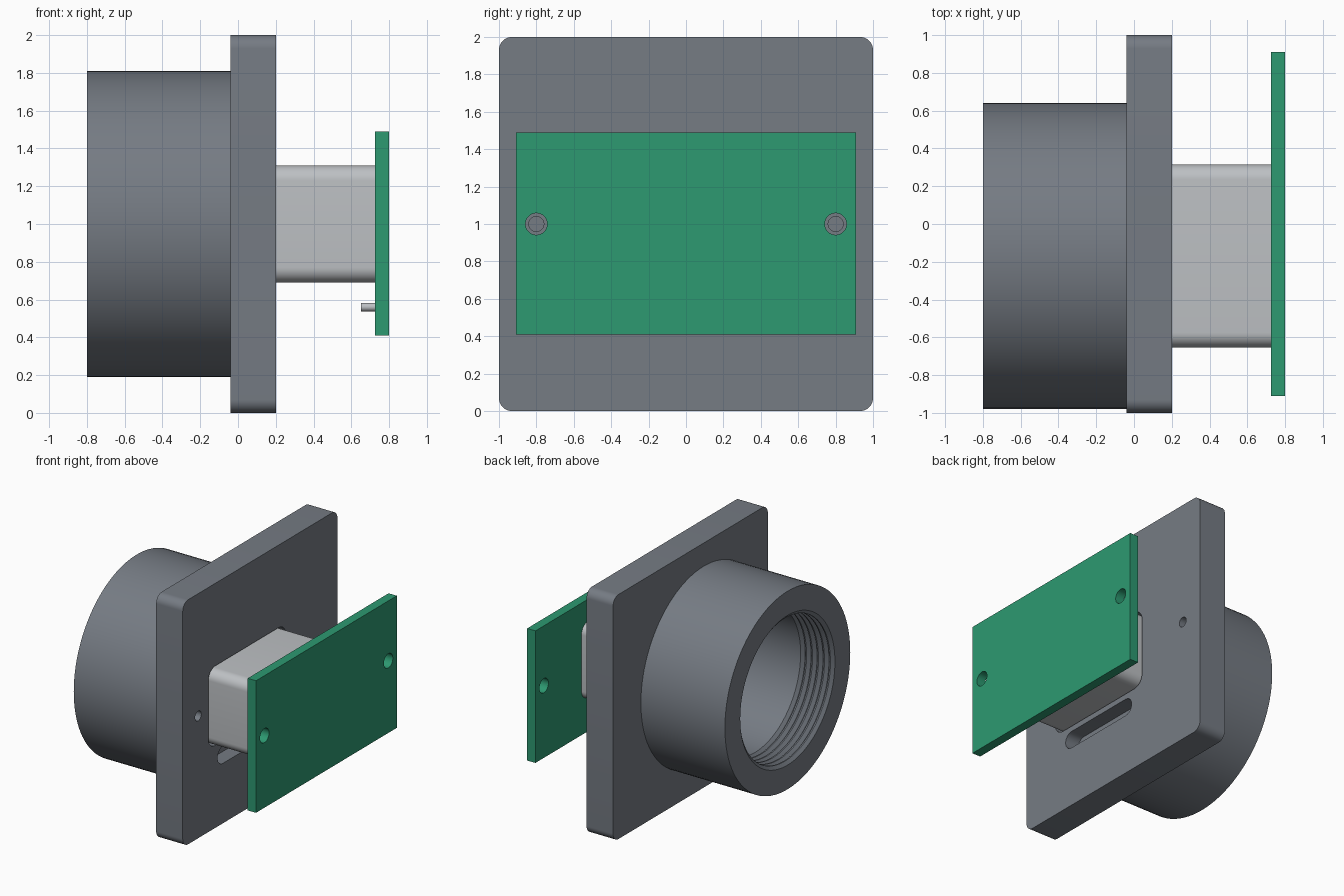
import bpy, bmesh
from math import sin, cos, pi, radians

if "Cube" in bpy.data.objects:
    bpy.data.objects.remove(bpy.data.objects["Cube"], do_unlink=True)


def material(name, rgb):
    m = bpy.data.materials.new(name)
    m.use_nodes = True
    m.diffuse_color = (*rgb, 1)
    m.node_tree.nodes["Principled BSDF"].inputs["Base Color"].default_value = (*rgb, 1)
    return m


GREY = material("slate grey", (0.18, 0.2, 0.23))
GREEN = material("board green", (0.026, 0.32, 0.165))
SILVER = material("light grey", (0.51, 0.53, 0.55))


def finish(bm, name, mat):
    bmesh.ops.remove_doubles(bm, verts=bm.verts, dist=1e-4)
    bmesh.ops.recalc_face_normals(bm, faces=bm.faces)
    mesh = bpy.data.meshes.new(name)
    bm.to_mesh(mesh)
    bm.free()
    mesh.materials.append(mat)
    ob = bpy.data.objects.new(name, mesh)
    bpy.context.collection.objects.link(ob)
    return ob


def prism(name, mat, x0, x1, y, z, w, h, r=0.0, steps=10):
    """Rounded rectangle centred on (y, z), extruded along x."""
    bm = bmesh.new()
    ring = []
    for i, (sy, sz) in enumerate(((1, 1), (-1, 1), (-1, -1), (1, -1))):
        for k in range(steps + 1 if r else 1):
            a = (i + k / steps) * pi / 2
            ring.append((x0, y + sy * (w / 2 - r) + r * cos(a),
                         z + sz * (h / 2 - r) + r * sin(a)))
    verts = [bm.verts.new(p) for p in ring]
    bmesh.ops.remove_doubles(bm, verts=verts, dist=1e-4)
    face = bm.faces.new([v for v in verts if v.is_valid])
    ext = bmesh.ops.extrude_face_region(bm, geom=[face])
    moved = [g for g in ext["geom"] if isinstance(g, bmesh.types.BMVert)]
    bmesh.ops.translate(bm, verts=moved, vec=(x1 - x0, 0, 0))
    return finish(bm, name, mat)


def disc(name, mat, x0, x1, y, z, r):
    return prism(name, mat, x0, x1, y, z, 2 * r, 2 * r, r)


def lathe(name, mat, profile, y, z, seg=96):
    """Closed (x, radius) profile revolved about the x direction."""
    bm = bmesh.new()
    rings = [[bm.verts.new((x, y + r * cos(2 * pi * k / seg), z + r * sin(2 * pi * k / seg)))
              for k in range(seg)] for x, r in profile]
    for a, b in zip(rings, rings[1:] + rings[:1]):
        for k in range(seg):
            n = (k + 1) % seg
            bm.faces.new((a[k], a[n], b[n], b[k]))
    return finish(bm, name, mat)


def cut(ob, cutters):
    for c in cutters:
        c.hide_render = True
        mod = ob.modifiers.new("cut", "BOOLEAN")
        mod.operation, mod.solver, mod.object = "DIFFERENCE", "EXACT", c
        bpy.context.view_layer.objects.active = ob
        bpy.ops.object.modifier_apply(modifier=mod.name)
        bpy.data.objects.remove(c, do_unlink=True)


CY, CZ = -0.17, 1.0          # axis of the socket and sensor
SCREWS = (-0.8, 0.8)
PIN_Z = 0.56

# Square flange with sensor window, pin clearance slot and blind screw holes
flange = prism("flange_plate", GREY, -0.04, 0.2, 0, 1, 2, 2, 0.07)
cut(flange, [prism("window_cutter", GREY, -0.1, 0.3, CY, CZ, 1.0, 0.65, 0.09),
             prism("slot_cutter", GREY, 0.08, 0.3, CY, PIN_Z, 0.76, 0.14, 0.07)]
    + [disc("screw_cutter", GREY, 0.04, 0.3, y, 1, 0.04) for y in SCREWS])

# Round socket with an internal thread near the mouth
bore, groove, pitch, turns = 0.585, 0.612, 0.054, 5
profile = [(-0.03, bore), (-0.03, 0.81), (-0.8, 0.81), (-0.8, groove)]
for i in range(turns):
    x = -0.8 + i * pitch
    profile += [(x + pitch * 0.4, bore), (x + pitch * 0.6, bore), (x + pitch, groove)]
profile.append((-0.8 + (turns + 0.4) * pitch, bore))
socket = lathe("threaded_socket", GREY, profile, CY, CZ)

# Sensor block seated in the window
sensor = prism("sensor_block", SILVER, 0.0, 0.725, CY, CZ, 0.97, 0.62, 0.08)

# Circuit board with two mounting holes
board = prism("circuit_board", GREEN, 0.725, 0.8, 0, 0.95, 1.82, 1.08)
cut(board, [disc("hole_cutter", GREEN, 0.6, 0.9, y, 1, 0.058) for y in SCREWS])

# Row of solder pins under the sensor
pins = [disc("solder_pin", SILVER, 0.65, 0.73, CY + 0.105 * i, PIN_Z, 0.022)
        for i in range(-3, 4)]

# Smooth curved walls, keep edges sharp
bpy.ops.object.select_all(action="DESELECT")
for ob in [flange, socket, sensor, board] + pins:
    ob.select_set(True)
bpy.context.view_layer.objects.active = flange
bpy.ops.object.shade_smooth_by_angle(angle=radians(30))
